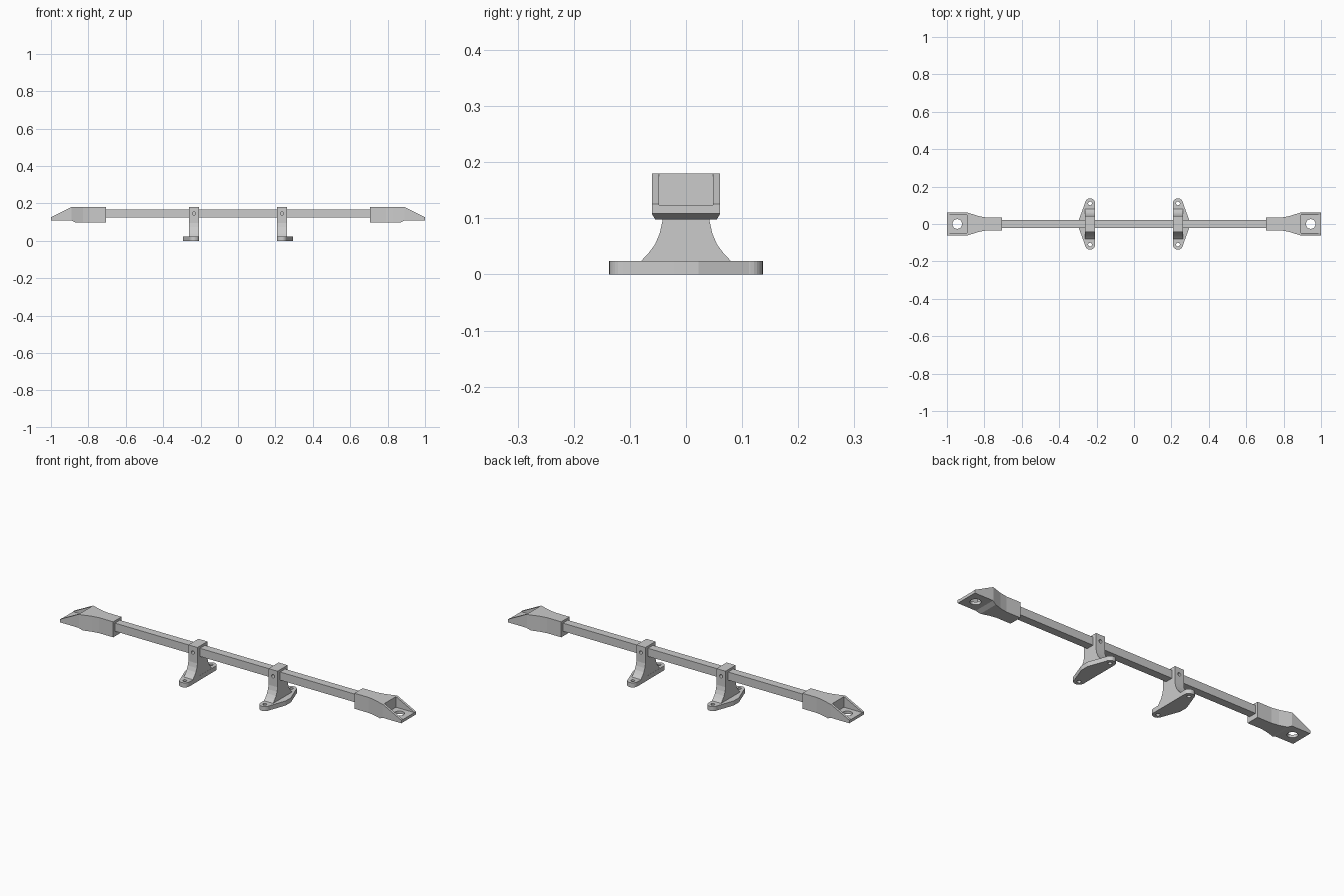
import bpy, bmesh, math
from mathutils import Vector

if "Cube" in bpy.data.objects:
    bpy.data.objects.remove(bpy.data.objects["Cube"])


def prism(name, pts, lo, hi, axis):
    """Extrude a 2D outline along an axis (remaining axes keep x,y,z order)."""
    def place(p, d):
        c = list(p)
        c.insert("xyz".index(axis), d)
        return Vector(c)
    bm = bmesh.new()
    a = [bm.verts.new(place(p, lo)) for p in pts]
    b = [bm.verts.new(place(p, hi)) for p in pts]
    n = len(pts)
    bm.faces.new(a)
    bm.faces.new(b)
    for i in range(n):
        bm.faces.new((a[i], a[(i + 1) % n], b[(i + 1) % n], b[i]))
    bmesh.ops.recalc_face_normals(bm, faces=bm.faces)
    me = bpy.data.meshes.new(name)
    bm.to_mesh(me)
    bm.free()
    ob = bpy.data.objects.new(name, me)
    bpy.context.collection.objects.link(ob)
    return ob


def rect(a0, a1, b0, b1):
    return [(a0, b0), (a1, b0), (a1, b1), (a0, b1)]


def arc(cx, cy, r, a0, a1, n):
    return [(cx + r * math.cos(math.radians(a0 + (a1 - a0) * i / n)),
             cy + r * math.sin(math.radians(a0 + (a1 - a0) * i / n))) for i in range(n + 1)]


def circle(cx, cy, r, n=24):
    return arc(cx, cy, r, 0, 360, n)[:-1]


def apply(ob, mod):
    bpy.context.view_layer.objects.active = ob
    bpy.ops.object.modifier_apply(modifier=mod.name)


def boolean(ob, tool, op="DIFFERENCE"):
    m = ob.modifiers.new("bool", "BOOLEAN")
    m.operation, m.object, m.solver = op, tool, "EXACT"
    apply(ob, m)
    bpy.data.objects.remove(tool)


def mirror_x(ob):
    m = ob.modifiers.new("mirror", "MIRROR")
    m.use_mirror_merge = False
    apply(ob, m)


def both_sides(half):
    return half + [(x, -y) for x, y in reversed(half)]


# Square bar
prism("bar", rect(-0.021, 0.021, 0.125, 0.168), -0.75, 0.75, "x")

# End caps: flared plan cut to the wedge side profile
cap = prism("end_caps", both_sides([(0.707, 0.035), (0.79, 0.035), (0.83, 0.042),
                                    (0.89, 0.061), (1.0, 0.061)]), 0.05, 0.25, "z")
side = [(0.6, 0.098), (0.87, 0.098), (0.892, 0.109), (1.1, 0.109),
        (1.1, 0.075 + 0.0505), (1.0, 0.1255), (0.892, 0.18), (0.6, 0.18)]
boolean(cap, prism("cut", side, -0.2, 0.2, "y"), "INTERSECT")
# Open pocket and bolt hole in each tip
boolean(cap, prism("cut", rect(0.892, 1.1, -0.048, 0.048), 0.124, 0.3, "z"))
boolean(cap, prism("cut", circle(0.945, 0, 0.026), 0.0, 0.3, "z"))
mirror_x(cap)

# Bracket feet: rounded ears with a triangular flange on the outer side
foot = both_sides([(0.295, 0.022), (0.262, 0.112)] + arc(0.235, 0.11, 0.027, 10, 180, 12))
bracket = prism("brackets", foot, 0.0, 0.024, "z")
# Upright with concave fillets into the foot
curve = [(0.042, 0.18), (0.042, 0.095), (0.047, 0.073), (0.055, 0.054),
         (0.066, 0.039), (0.080, 0.024), (0.080, 0.012)]
profile = curve + [(-y, z) for y, z in reversed(curve)]
boolean(bracket, prism("upright", profile, 0.2085, 0.2615, "x"), "UNION")
# Screw holes and cross-pin hole
for y in (-0.11, 0.11):
    boolean(bracket, prism("cut", circle(0.235, y, 0.01, 16), -0.1, 0.2, "z"))
boolean(bracket, prism("cut", circle(0.235, 0.1465, 0.009, 16), -0.2, 0.2, "y"))
mirror_x(bracket)
